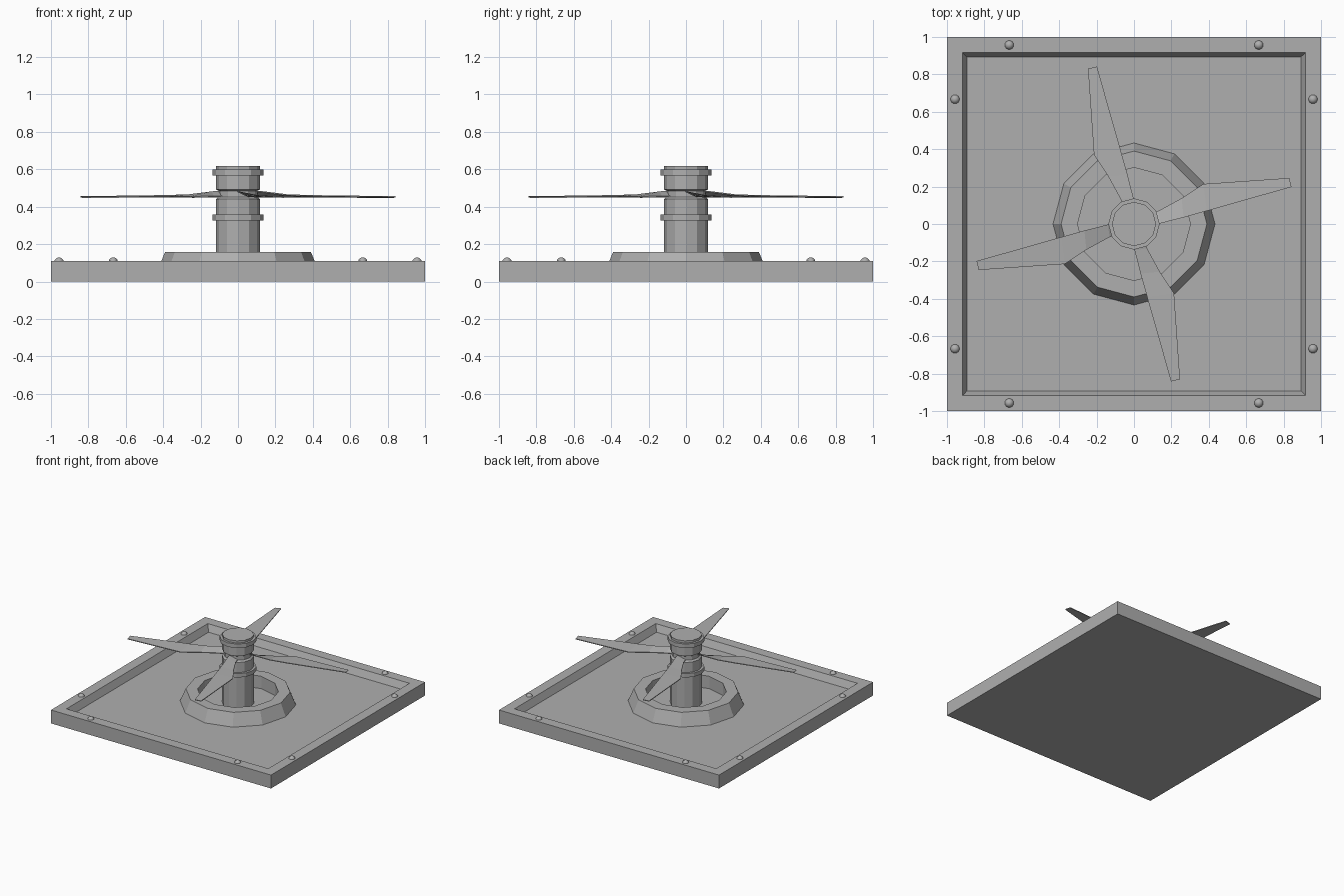
import bpy, bmesh
from math import cos, sin, pi
from mathutils import Matrix, Vector

if "Cube" in bpy.data.objects:
    bpy.data.objects.remove(bpy.data.objects["Cube"])

FLOOR = 0.055

# Dark grey metal shared by every part
metal = bpy.data.materials.new("dark_metal")
metal.diffuse_color = (0.43, 0.43, 0.43, 1)
metal.use_nodes = True
metal.node_tree.nodes["Principled BSDF"].inputs["Base Color"].default_value = metal.diffuse_color


def finish(bm, name):
    bmesh.ops.recalc_face_normals(bm, faces=bm.faces[:])
    mesh = bpy.data.meshes.new(name)
    bm.to_mesh(mesh)
    bm.free()
    mesh.materials.append(metal)
    obj = bpy.data.objects.new(name, mesh)
    bpy.context.collection.objects.link(obj)
    return obj


def loft(name, rings, closed=False):
    """Skin a list of equal-length point rings; cap the ends unless closed."""
    bm = bmesh.new()
    loops = [[bm.verts.new(p) for p in ring] for ring in rings]
    pairs = list(zip(loops, loops[1:])) + ([(loops[-1], loops[0])] if closed else [])
    n = len(loops[0])
    for a, b in pairs:
        for i in range(n):
            j = (i + 1) % n
            bm.faces.new((a[i], a[j], b[j], b[i]))
    if not closed:
        bm.faces.new(loops[0])
        bm.faces.new(loops[-1])
    return finish(bm, name)


def lathe(name, profile, sides=12, closed=False):
    rings = [[(r * cos(2 * pi * i / sides), r * sin(2 * pi * i / sides), z)
              for i in range(sides)] for r, z in profile]
    return loft(name, rings, closed)


def square(h, z):
    return [(-h, -h, z), (h, -h, z), (h, h, z), (-h, h, z)]


# Square tray with a recessed, slightly tapered floor
loft("base_tray", [square(1, 0), square(1, 0.11), square(0.917, 0.11), square(0.892, FLOOR)])

# Raised ring around the shaft
lathe("floor_ring", [(0.433, FLOOR), (0.39, 0.157), (0.302, 0.157), (0.302, FLOOR)], closed=True)

# Stepped shaft with lower collar, neck and capped head
lathe("shaft", [(0.118, FLOOR), (0.118, 0.325), (0.137, 0.325), (0.137, 0.357),
                (0.118, 0.357), (0.118, 0.44), (0.105, 0.452), (0.105, 0.485),
                (0.118, 0.492), (0.118, 0.567), (0.137, 0.567), (0.137, 0.6),
                (0.118, 0.6), (0.118, 0.618)])

# Four twisted blades: each station is wide edge, then straight edge
stations = [((-0.055, 0.08, 0.456), (0.005, 0.09, 0.483)),
            ((-0.07, 0.13, 0.454), (-0.003, 0.14, 0.479)),
            ((-0.138, 0.255, 0.452), (-0.035, 0.265, 0.463)),
            ((-0.214, 0.37, 0.452), (-0.07, 0.39, 0.459)),
            ((-0.246, 0.83, 0.450), (-0.198, 0.842, 0.453))]
up = Vector((0, 0, 0.003))
for k in range(4):
    rot = Matrix.Rotation(k * pi / 2, 3, 'Z')
    rings = []
    for wide, straight in stations:
        w, s = rot @ Vector(wide), rot @ Vector(straight)
        rings.append([w - up, s - up, s + up, w + up])
    loft(f"blade_{k + 1}", rings)

# Rounded rivets, two along each rim side
for k in range(4):
    for side in (-0.667, 0.667):
        x, y, _ = Matrix.Rotation(k * pi / 2, 3, 'Z') @ Vector((side, 0.957, 0))
        bm = bmesh.new()
        bmesh.ops.create_uvsphere(bm, u_segments=16, v_segments=10, radius=0.025,
                                  matrix=Matrix.Translation((x, y, 0.104)))
        for f in bm.faces:
            f.smooth = True
        finish(bm, f"rivet_{k + 1}_{'a' if side < 0 else 'b'}")
